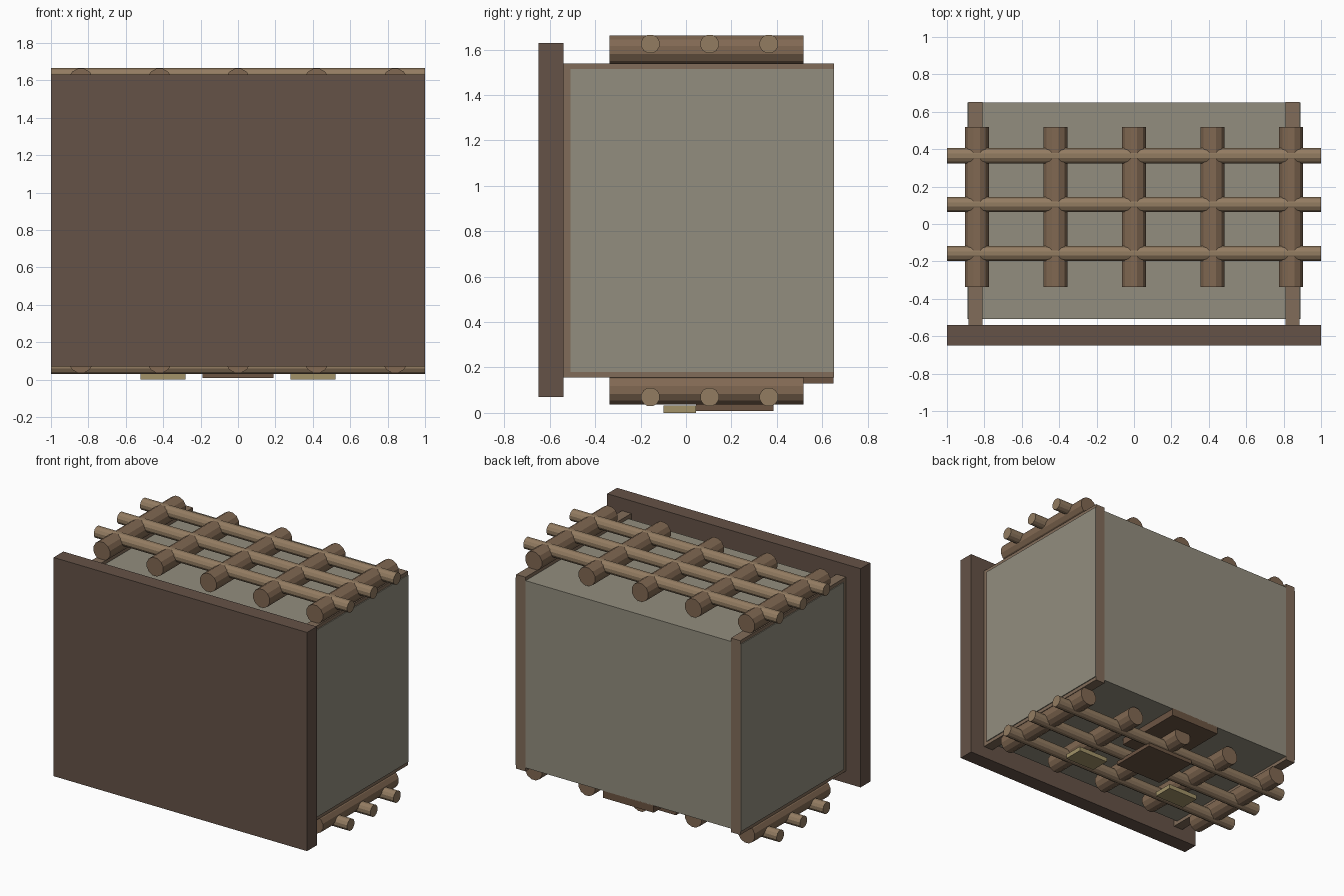
import bpy, bmesh
from math import pi
from mathutils import Matrix

if "Cube" in bpy.data.objects:
    bpy.data.objects.remove(bpy.data.objects["Cube"])


def mat(name, r, g, b):
    m = bpy.data.materials.new(name)
    m.diffuse_color = (r, g, b, 1)
    m.use_nodes = True
    m.node_tree.nodes["Principled BSDF"].inputs["Base Color"].default_value = m.diffuse_color
    return m


DARK = mat("dark_wood", .13, .085, .063)
BOARD = mat("board_wood", .22, .15, .10)
LOG = mat("log_wood", .22, .14, .085)
POLE = mat("pole_wood", .29, .20, .12)
PANEL = mat("panel_grey", .29, .27, .21)
BRASS = mat("pale_plate", .36, .29, .14)
PLATE = mat("brown_plate", .15, .09, .055)


def finish(name, bm, m):
    me = bpy.data.meshes.new(name)
    bm.to_mesh(me)
    bm.free()
    me.materials.append(m)
    ob = bpy.data.objects.new(name, me)
    bpy.context.collection.objects.link(ob)
    return ob


def box(name, x, y, z, m):
    bm = bmesh.new()
    c = [(a + b) / 2 for a, b in (x, y, z)]
    s = [b - a for a, b in (x, y, z)]
    bmesh.ops.create_cube(bm, size=1, matrix=Matrix.Translation(c) @ Matrix.Diagonal((*s, 1)))
    return finish(name, bm, m)


def log(name, centre, radius, length, axis, m):
    # twelve-sided log with a flat facet on top
    bm = bmesh.new()
    turn = Matrix.Rotation(pi / 2, 4, 'Y' if axis == 'X' else 'X')
    bmesh.ops.create_cone(bm, cap_ends=True, segments=12, radius1=radius, radius2=radius, depth=length,
                          matrix=Matrix.Translation(centre) @ turn @ Matrix.Rotation(pi / 12, 4, 'Z'))
    return finish(name, bm, m)


# Front slab and main body
box("front_slab", (-1, 1), (-.65, -.54), (.07, 1.63), DARK)
box("body", (-.89, .89), (-.508, .65), (.18, 1.515), PANEL)

# Side boards, showing as a rim around the body
for s, side in ((-1, "left"), (1, "right")):
    box(side + "_board", sorted((s * .81, s * .884)), (-.545, .651), (.155, 1.54), BOARD)

# Log lattices above and below
for level, zl, zp in (("top", 1.598, 1.625), ("bottom", .101, .07)):
    for i in range(5):
        log(f"{level}_log_{i}", ((i - 2) * .42, .091, zl), .067, .855, 'Y', LOG)
    for i in range(3):
        log(f"{level}_pole_{i}", (0, -.157 + i * .261, zp), .042, 2, 'X', POLE)

# Plates on the underside
box("rear_bottom_plate", (-.2, .2), (.12, .65), (.13, .185), PLATE)
box("middle_plate", (-.19, .19), (.045, .385), (.008, .036), PLATE)
for s, side in ((-1, "left"), (1, "right")):
    box(side + "_small_plate", sorted((s * .28, s * .52)), (-.10, .045), (0, .032), BRASS)
